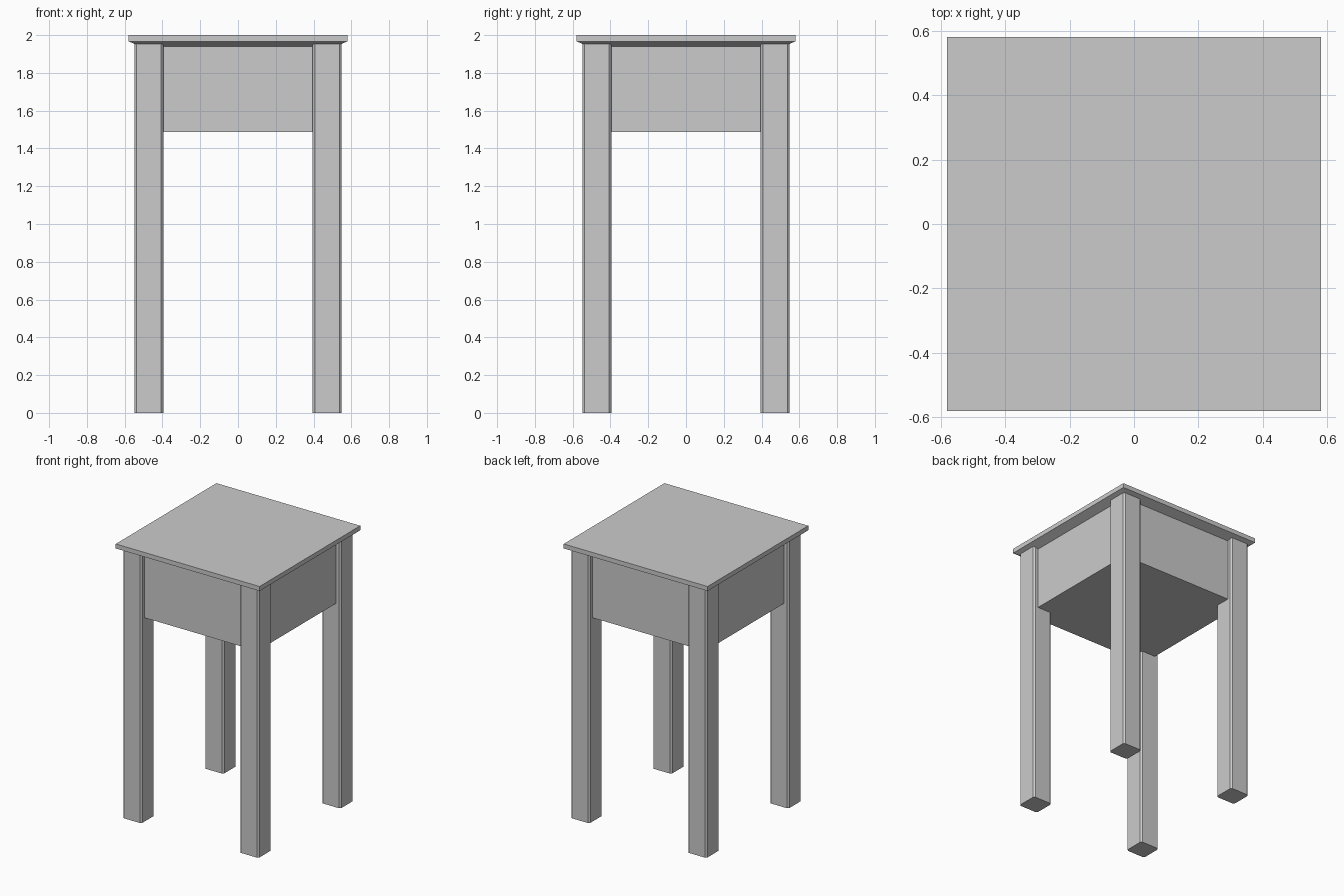
import bpy, bmesh

if "Cube" in bpy.data.objects:
    bpy.data.objects.remove(bpy.data.objects["Cube"])

def new_object(name, bm):
    bmesh.ops.recalc_face_normals(bm, faces=bm.faces)
    mesh = bpy.data.meshes.new(name)
    bm.to_mesh(mesh)
    bm.free()
    obj = bpy.data.objects.new(name, mesh)
    bpy.context.collection.objects.link(obj)
    return obj

def square_stack(name, levels):
    """Closed solid from centred square sections given as (half width, z)."""
    bm = bmesh.new()
    rings = [[bm.verts.new((sx * h, sy * h, z))
              for sx, sy in ((-1, -1), (1, -1), (1, 1), (-1, 1))]
             for h, z in levels]
    bm.faces.new(rings[0])
    bm.faces.new(rings[-1])
    for a, b in zip(rings, rings[1:]):
        for i in range(4):
            j = (i + 1) % 4
            bm.faces.new((a[i], a[j], b[j], b[i]))
    return new_object(name, bm)

def leg(name, cx, cy, half=0.077, cut=0.012, top=1.96):
    """Square post with chamfered vertical edges."""
    bm = bmesh.new()
    k = half - cut
    outline = [(-k, -half), (k, -half), (half, -k), (half, k),
               (k, half), (-k, half), (-half, k), (-half, -k)]
    base = bm.faces.new([bm.verts.new((cx + x, cy + y, 0)) for x, y in outline])
    ext = bmesh.ops.extrude_face_region(bm, geom=[base], use_keep_orig=True)
    verts = [v for v in ext["geom"] if isinstance(v, bmesh.types.BMVert)]
    bmesh.ops.translate(bm, verts=verts, vec=(0, 0, top))
    return new_object(name, bm)

# Table top with sloped underside edge
square_stack("table_top", [(0.515, 1.94), (0.58, 1.967), (0.58, 2.0)])

# Closed box between the legs
square_stack("apron_box", [(0.515, 1.487), (0.515, 1.945)])

# Four legs
for y_name, sy in (("front", -1), ("back", 1)):
    for x_name, sx in (("left", -1), ("right", 1)):
        leg(f"{y_name}_{x_name}_leg", sx * 0.472, sy * 0.472)
